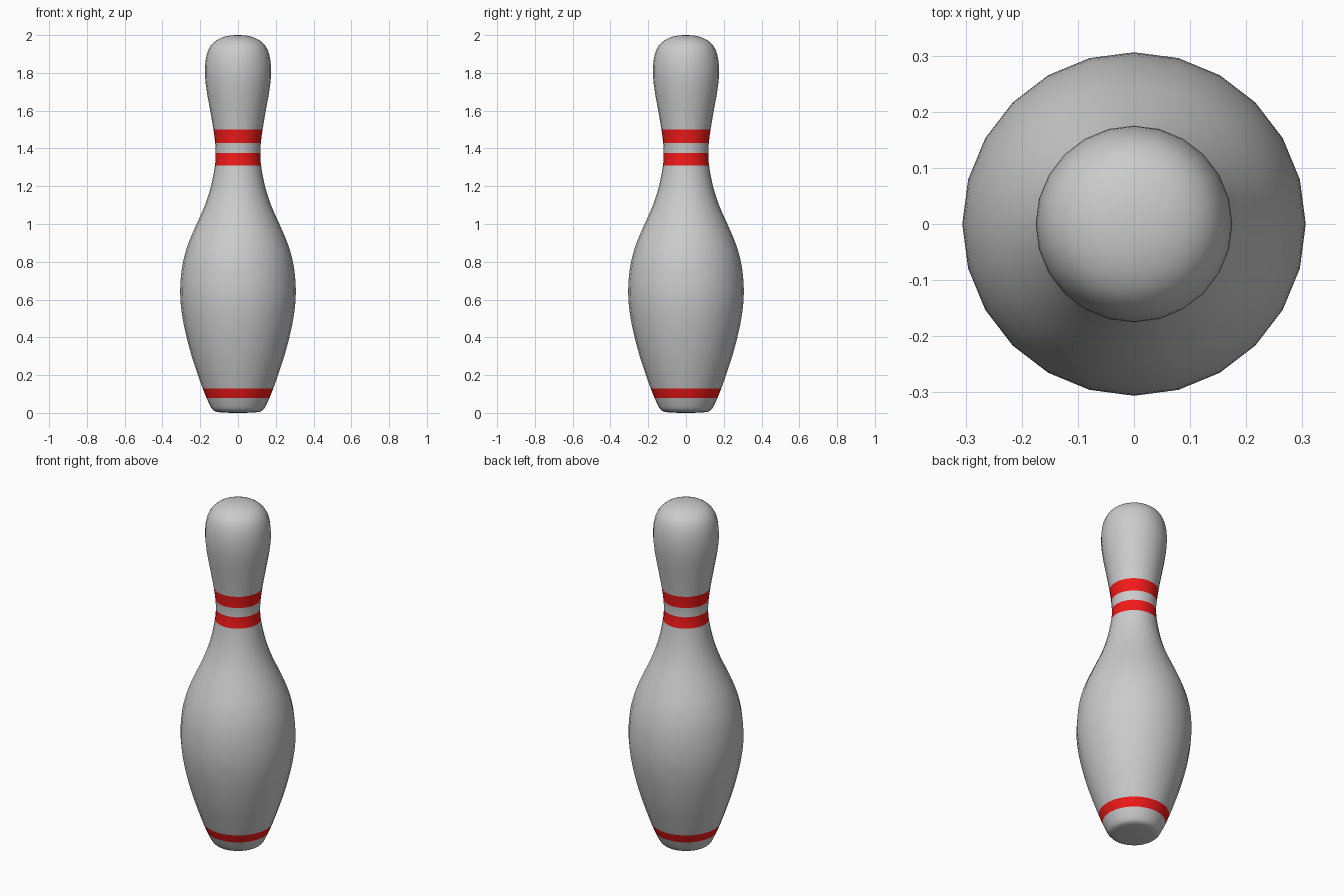
import bpy, bmesh, math
from mathutils import Vector

if "Cube" in bpy.data.objects:
    bpy.data.objects.remove(bpy.data.objects["Cube"])

SIDES = 24
STEPS = 3
# half profile (radius, height), base to crown
PROFILE = [(0.0, 0.0), (0.08, 0.002), (0.12, 0.008), (0.138, 0.022), (0.151, 0.045),
           (0.167, 0.08), (0.187, 0.13), (0.212, 0.20), (0.245, 0.30), (0.272, 0.40),
           (0.293, 0.50), (0.305, 0.60), (0.304, 0.70), (0.291, 0.80), (0.262, 0.90),
           (0.219, 1.00), (0.175, 1.10), (0.143, 1.20), (0.122, 1.31), (0.118, 1.375),
           (0.121, 1.43), (0.130, 1.50), (0.147, 1.60), (0.165, 1.70), (0.175, 1.79),
           (0.171, 1.87), (0.153, 1.93), (0.118, 1.97), (0.065, 1.993), (0.0, 2.0)]
STRIPES = [(0.08, 0.13), (1.31, 1.375), (1.43, 1.50)]


def smooth_profile(pts):
    # Catmull-Rom curve mirrored across the axis at both ends
    p = [Vector(a) for a in pts]
    p = [Vector((-p[1].x, p[1].y))] + p + [Vector((-p[-2].x, p[-2].y))]
    out = []
    for a, b, c, d in zip(p, p[1:], p[2:], p[3:]):
        for i in range(STEPS):
            t = i / STEPS
            out.append(0.5 * (2 * b + (c - a) * t + (2 * a - 5 * b + 4 * c - d) * t * t
                              + (3 * b - a - 3 * c + d) * t ** 3))
    return out + [p[-2]]


# lathe the pin body
curve = smooth_profile(PROFILE)
bm = bmesh.new()
rings = []
for r, z in curve[1:-1]:
    rings.append([bm.verts.new((r * math.cos(k * math.tau / SIDES),
                                r * math.sin(k * math.tau / SIDES), z))
                  for k in range(SIDES)])
base = bm.verts.new((0, 0, 0))
crown = bm.verts.new((0, 0, 2))
for k in range(SIDES):
    n = (k + 1) % SIDES
    bm.faces.new((base, rings[0][n], rings[0][k]))
    bm.faces.new((crown, rings[-1][k], rings[-1][n]))
    for lo, hi in zip(rings, rings[1:]):
        bm.faces.new((lo[k], lo[n], hi[n], hi[k]))

# painted stripes
for f in bm.faces:
    f.smooth = True
    z = f.calc_center_median().z
    f.material_index = int(any(a < z < b for a, b in STRIPES))

mesh = bpy.data.meshes.new("bowling_pin")
bm.to_mesh(mesh)
bm.free()
for name, colour in (("pin_grey", (0.8, 0.8, 0.8, 1)), ("stripe_red", (0.9, 0.01, 0.01, 1))):
    mat = bpy.data.materials.new(name)
    mat.diffuse_color = colour
    mat.use_nodes = True
    mat.node_tree.nodes["Principled BSDF"].inputs["Base Color"].default_value = mat.diffuse_color
    mesh.materials.append(mat)
pin = bpy.data.objects.new("bowling_pin", mesh)
bpy.context.collection.objects.link(pin)
